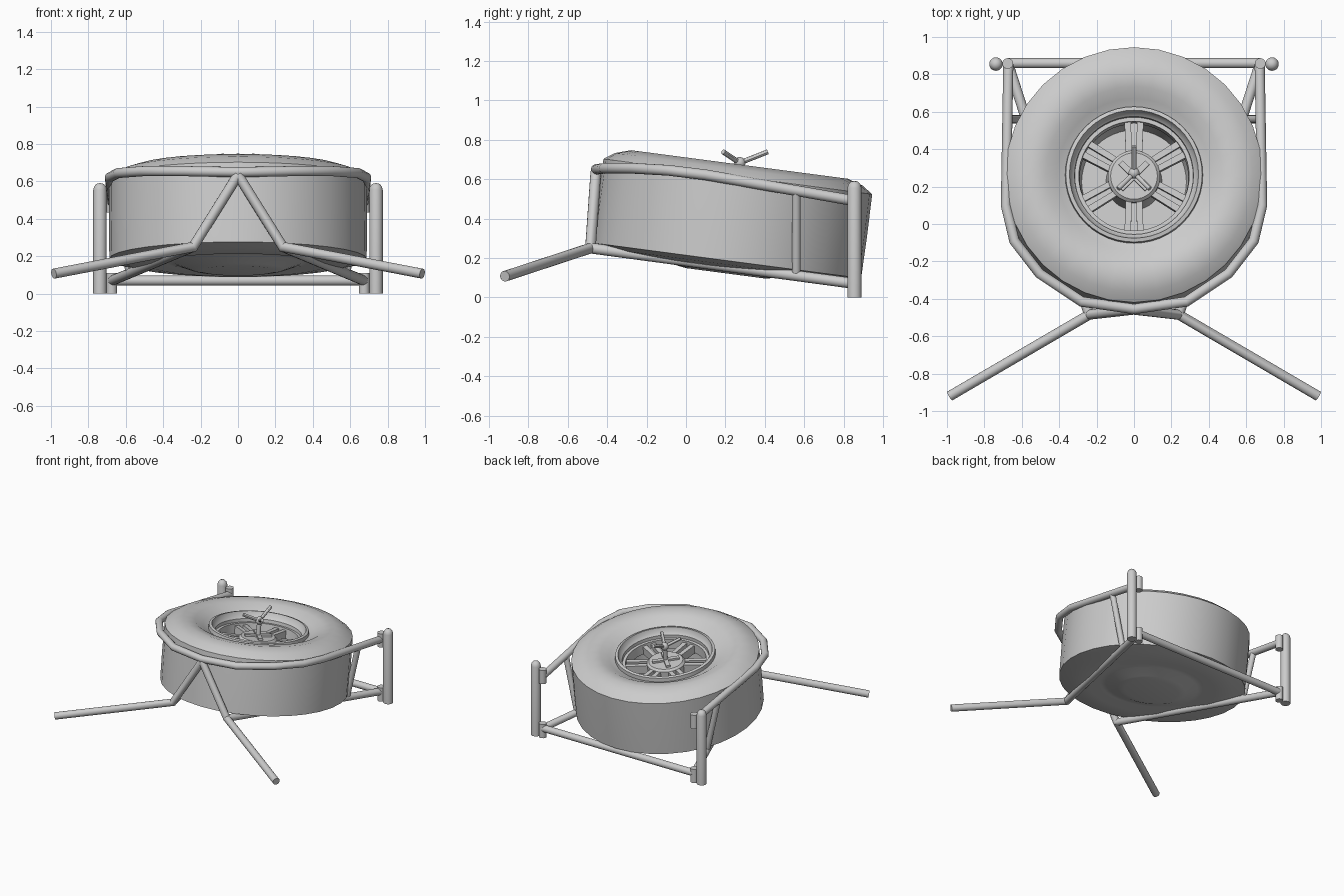
import bpy, bmesh
from math import sin, cos, pi, radians
from mathutils import Matrix, Vector

if "Cube" in bpy.data.objects:
    bpy.data.objects.remove(bpy.data.objects["Cube"])

# Wheel frame: lies nearly flat, tilted down toward the back
WHEEL = Matrix.Translation((0, 0.235, 0.40)) @ Matrix.Rotation(radians(-7.5), 4, 'X')


def finish(name, bm, matrix=None, angle=35):
    bmesh.ops.remove_doubles(bm, verts=bm.verts, dist=1e-5)
    bmesh.ops.recalc_face_normals(bm, faces=bm.faces)
    me = bpy.data.meshes.new(name)
    bm.to_mesh(me)
    bm.free()
    ob = bpy.data.objects.new(name, me)
    bpy.context.collection.objects.link(ob)
    if matrix is not None:
        ob.matrix_world = matrix
    bpy.ops.object.select_all(action='DESELECT')
    bpy.context.view_layer.objects.active = ob
    ob.select_set(True)
    bpy.ops.object.shade_smooth_by_angle(angle=radians(angle))
    return ob


def lathe(name, profile, segs=32, matrix=None, angle=35):
    """Revolve (radius, height) points about z."""
    bm = bmesh.new()
    vs = [bm.verts.new((r, 0, z)) for r, z in profile]
    es = [bm.edges.new(p) for p in zip(vs, vs[1:])]
    bmesh.ops.spin(bm, geom=vs + es, cent=(0, 0, 0), axis=(0, 0, 1),
                   angle=2 * pi, steps=segs, use_merge=True)
    return finish(name, bm, matrix, angle)


def tube(name, pts, r=0.027, segs=16, matrix=None):
    """Round tube with mitred bends along a path."""
    bm = bmesh.new()
    P = [Vector(p) for p in pts]
    rings = []
    n = (P[1] - P[0]).normalized()
    u = n.orthogonal().normalized()
    v = n.cross(u)
    ring = [P[0] + r * (cos(2*pi*i/segs) * u + sin(2*pi*i/segs) * v) for i in range(segs)]
    rings.append(ring)
    for k in range(1, len(P)):
        d = (P[k] - P[k-1]).normalized()
        nrm = d if k == len(P) - 1 else (d + (P[k+1] - P[k]).normalized()).normalized()
        # slide the previous ring along the segment on to the mitre plane
        ring = [q + d * ((P[k] - q).dot(nrm) / d.dot(nrm)) for q in ring]
        rings.append(ring)
    rv = [[bm.verts.new(q) for q in ring] for ring in rings]
    for a, b in zip(rv, rv[1:]):
        for i in range(segs):
            j = (i + 1) % segs
            bm.faces.new((a[i], a[j], b[j], b[i]))
    bm.faces.new(rv[0])
    bm.faces.new(rv[-1])
    return finish(name, bm, matrix, 30)


def prism(bm, outline, z0, z1, rot):
    """Extruded outline, turned about z."""
    R = Matrix.Rotation(rot, 3, 'Z')
    lo = [bm.verts.new(R @ Vector((x, y, z0))) for x, y in outline]
    hi = [bm.verts.new(R @ Vector((x, y, z1))) for x, y in outline]
    bm.faces.new(lo)
    bm.faces.new(hi)
    n = len(lo)
    for i in range(n):
        bm.faces.new((lo[i], lo[(i+1) % n], hi[(i+1) % n], hi[i]))


# Tyre, with a closed underside that bulges at the middle
lathe("tyre", [(0.34, 0.12), (0.365, 0.205), (0.41, 0.225), (0.47, 0.262), (0.555, 0.277),
               (0.635, 0.252), (0.688, 0.215), (0.69, 0.0), (0.688, -0.215), (0.60, -0.235),
               (0.47, -0.25), (0.38, -0.235), (0.34, -0.24), (0.25, -0.272),
               (0.20, -0.28), (0, -0.28)], 32, WHEEL)

# Rim lip, barrel and floor
lathe("rim", [(0.37, 0.19), (0.365, 0.235), (0.345, 0.24), (0.335, 0.205), (0.318, 0.19),
              (0.312, 0.08), (0.295, -0.02), (0.28, -0.08), (0, -0.08)], 48, WHEEL)
lathe("rim_inner_ring", [(0.325, 0.09), (0.325, 0.165), (0.295, 0.165), (0.29, 0.09),
                         (0.325, 0.09)], 48, WHEEL)

# Six twin-bar spokes
bm = bmesh.new()
for k in range(6):
    a = pi / 2 + k * pi / 3
    for s in (1, -1):
        prism(bm, [(0.09, 0.012*s), (0.31, 0.016*s), (0.315, 0.052*s), (0.09, 0.042*s)],
              0.085, 0.15, a)
    prism(bm, [(0.09, -0.014), (0.31, -0.018), (0.31, 0.018), (0.09, 0.014)], 0.085, 0.115, a)
finish("spokes", bm, WHEEL, 30)
lathe("hub", [(0, 0.165), (0.125, 0.165), (0.14, 0.15), (0.14, 0.0), (0.15, -0.08)], 32, WHEEL)

# Hold-down screw with three handles
KNOB = Vector((0, 0, 0.285))
tube("clamp_screw", [(0, 0, 0.15), KNOB], 0.017, 12, WHEEL)
lathe("clamp_knob", [(0.03 * sin(pi*i/8), 0.285 + 0.03 * cos(pi*i/8)) for i in range(9)],
      16, WHEEL)
for i, d in enumerate([(0, 0.135, 0.075), (0.085, -0.09, 0.045), (-0.085, -0.09, 0.045)]):
    tube(f"clamp_handle_{i}", [KNOB, KNOB + Vector(d)], 0.013, 12, WHEEL)
bm = bmesh.new()
for a in (pi/4, 3*pi/4):
    prism(bm, [(-0.1, -0.016), (0.1, -0.016), (0.1, 0.016), (-0.1, 0.016)], 0.15, 0.18, a)
finish("clamp_cross_plate", bm, WHEEL)

# Upper hoop round the tyre
half = [(0.672, 0.855, 0.49), (0.685, 0.10, 0.622), (0.64, -0.09, 0.645),
        (0.505, -0.265, 0.655), (0.28, -0.415, 0.655)]
tube("upper_hoop", half + [(0, -0.455, 0.65)] + [(-x, y, z) for x, y, z in reversed(half)])

# Rear cross bar
tube("rear_cross_bar", [(-0.672, 0.86, 0.07), (0.672, 0.86, 0.07)])

for s, side in ((1, "right"), (-1, "left")):
    # Front strut that bends out into the splayed leg
    tube(f"front_leg_{side}", [(0, -0.458, 0.635), (s*0.24, -0.485, 0.25),
                               (s*0.985, -0.92, 0.107)])
    # Lower rail under the tyre, and upright tying it to the hoop
    tube(f"lower_rail_{side}", [(s*0.24, -0.485, 0.25), (s*0.672, 0.855, 0.07)])
    tube(f"upright_{side}", [(s*0.677, 0.56, 0.54), (s*0.577, 0.56, 0.11)], 0.022)
    # Rear post with domed top
    at = Matrix.Translation((s*0.738, 0.855, 0))
    lathe(f"rear_post_{side}", [(0, 0), (0.036, 0), (0.036, 0.555), (0.031, 0.573),
                                (0.019, 0.587), (0, 0.592)], 20, at)
    # Hinge sleeves beside the post
    for z0, z1, lvl in ((0.0, 0.11, "lower"), (0.435, 0.545, "upper")):
        lathe(f"hinge_sleeve_{lvl}_{side}", [(0, z0), (0.029, z0), (0.029, z1), (0, z1)], 16,
              Matrix.Translation((s*0.675, 0.858, 0)))
